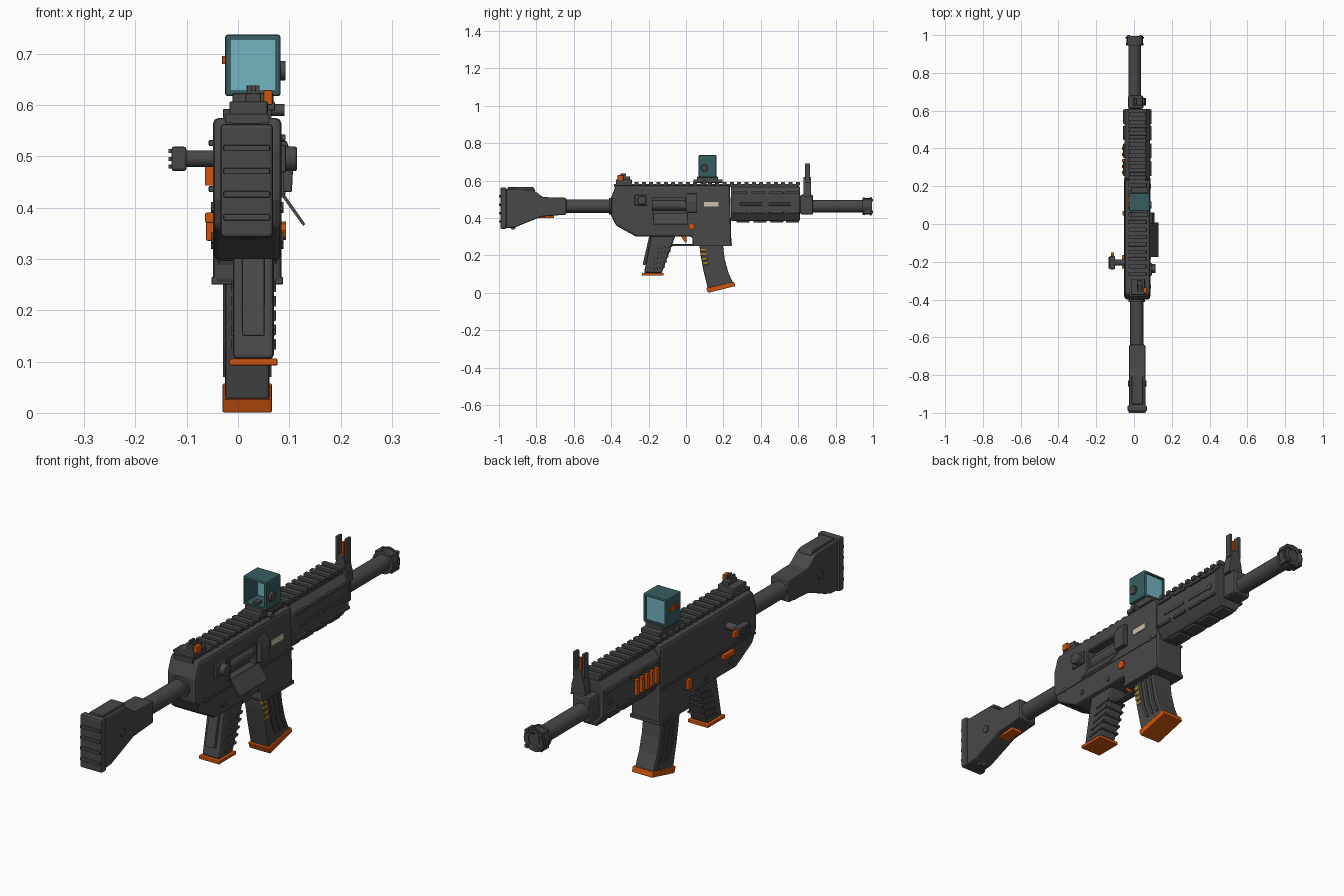
import bpy, bmesh, math
from mathutils import Vector, Matrix

if "Cube" in bpy.data.objects:
    bpy.data.objects.remove(bpy.data.objects["Cube"])

def material(name, rgb):
    m = bpy.data.materials.new(name)
    m.diffuse_color = (*rgb, 1)
    m.use_nodes = True
    m.node_tree.nodes["Principled BSDF"].inputs["Base Color"].default_value = m.diffuse_color
    return m

GREY = material("dark grey", (0.065, 0.065, 0.067))
ORANGE = material("orange", (0.62, 0.09, 0.004))
TEAL = material("dark teal", (0.038, 0.11, 0.115))
GLASS = material("pale teal glass", (0.17, 0.46, 0.52))
BEIGE = material("beige", (0.6, 0.53, 0.4))
BRASS = material("brass", (0.42, 0.24, 0.02))
CX = 0.018  # centre line of the receiver

def finish(name, bm, mat, bevel=0.0, smooth=False):
    bmesh.ops.recalc_face_normals(bm, faces=bm.faces)
    me = bpy.data.meshes.new(name)
    bm.to_mesh(me)
    bm.free()
    me.materials.append(mat)
    ob = bpy.data.objects.new(name, me)
    bpy.context.collection.objects.link(ob)
    if bevel:
        b = ob.modifiers.new("bevel", 'BEVEL')
        b.width, b.segments, b.limit_method = bevel, 2, 'ANGLE'
    if smooth:
        bpy.context.view_layer.objects.active = ob
        ob.select_set(True)
        bpy.ops.object.shade_smooth_by_angle(angle=math.radians(35))
        ob.select_set(False)
    return ob

def boxes(name, items, mat=GREY, bevel=0.0):
    """Each item is x0, x1, y0, y1, z0, z1."""
    bm = bmesh.new()
    for x0, x1, y0, y1, z0, z1 in items:
        mtx = Matrix.Translation(((x0 + x1) / 2, (y0 + y1) / 2, (z0 + z1) / 2)) @ \
            Matrix.Diagonal((x1 - x0, y1 - y0, z1 - z0, 1))
        bmesh.ops.create_cube(bm, size=1, matrix=mtx)
    return finish(name, bm, mat, bevel)

def extrude(name, pts, lo, hi, axis='X', mat=GREY, bevel=0.0):
    """Extrude a (y,z) outline along x, or an (x,z) outline along y."""
    bm = bmesh.new()
    place = (lambda a, b, t: (t, a, b)) if axis == 'X' else (lambda a, b, t: (a, t, b))
    f = bm.faces.new([bm.verts.new(place(a, b, lo)) for a, b in pts])
    r = bmesh.ops.extrude_face_region(bm, geom=[f])
    d = Vector(place(0, 0, hi - lo))
    bmesh.ops.translate(bm, vec=d, verts=[v for v in r['geom'] if isinstance(v, bmesh.types.BMVert)])
    return finish(name, bm, mat, bevel)

def cyl(name, start, length, r, axis='Y', mat=GREY, n=24, bevel=0.0):
    bm = bmesh.new()
    rot = {'X': Matrix.Rotation(math.pi / 2, 4, 'Y'),
           'Y': Matrix.Rotation(-math.pi / 2, 4, 'X'), 'Z': Matrix()}[axis]
    bmesh.ops.create_cone(bm, cap_ends=True, segments=n, radius1=r, radius2=r, depth=length,
                          matrix=Matrix.Translation(start) @ rot @ Matrix.Translation((0, 0, length / 2)))
    return finish(name, bm, mat, bevel, True)

def cut(ob, cutter):
    m = ob.modifiers.new("cut", 'BOOLEAN')
    m.object, m.solver = cutter, 'EXACT'
    cutter.hide_render = True
    bpy.context.view_layer.objects.active = ob
    for mod in list(ob.modifiers):
        bpy.ops.object.modifier_apply(modifier=mod.name)
    bpy.data.objects.remove(cutter)

# Receiver with ejection port
receiver = extrude("receiver", [(-.40, .415), (-.40, .51), (-.375, .575), (.235, .575), (.243, .25),
                                (.035, .25), (.035, .30), (-.265, .30), (-.375, .36)],
                   CX - .067, CX + .067, bevel=.012)
cut(receiver, boxes("port_cutter", [(.055, .2, -.18, -.002, .425, .51)]))
cyl("bolt", (.05, -.18, .467), .178, .028)
boxes("port_frame", [(.083, .09, -.187, .005, .508, .517), (.083, .09, -.187, -.178, .42, .517)])
extrude("port_cover", [(.084, .424), (.089, .428), (.131, .368), (.127, .364)], -.175, .008, 'Y')
extrude("case_deflector", [(.083, .43), (.105, .43), (.108, .49), (.095, .53), (.083, .53)], .003, .06, 'Y', bevel=.003)
cyl("forward_assist", (.07, -.235, .495), .045, .024, 'X', bevel=.004)
boxes("forward_assist_housing", [(.08, .094, -.275, -.205, .468, .522)], bevel=.004)
boxes("seam_rail", [(CX - .07, CX + .07, -.385, .238, .394, .402)])
boxes("magwell_lip", [(CX - .07, CX + .07, .038, .245, .25, .265)], bevel=.003)
for i, (y, z) in enumerate([(-.33, .40), (-.22, .34), (-.06, .33), (.2, .40)]):
    cyl("receiver_pin_%d" % i, (CX - .071, y, z), .142, .011, 'X', n=12)
boxes("label_plate", [(.083, .0885, .095, .175, .461, .486)], BEIGE)
cyl("magazine_button", (.08, .03, .355), .014, .018, 'X', ORANGE, 8)
boxes("bolt_catch", [(-.062, -.045, .045, .07, .335, .375)], ORANGE, .003)
boxes("selector_lever", [(-.064, -.045, -.235, -.165, .37, .39)], ORANGE, .003)

# Charging handle on the left
cyl("charging_rod", (-.105, -.205, .495), .07, .016, 'X', n=12)
boxes("charging_knob", [(-.13, -.1, -.24, -.17, .471, .519)], bevel=.006)
boxes("charging_knob_ribs", [(-.135, -.125, -.235, -.175, z, z + .008) for z in (.476, .491, .506)])
boxes("charging_tip", [(-.122, -.106, -.172, -.15, .482, .508)], ORANGE, .003)

# Top rail
boxes("rail_base", [(CX - .042, CX + .042, -.385, .605, .565, .582)])
boxes("rail_teeth", [(CX - .047, CX + .047, y, y + .021, .574, .592)
                     for y in [-.275 + .0392 * i for i in range(23)]], bevel=.002)

# Handguard
a, w, c = .375, .067, .03
outline = [(CX - w, .43), (CX - w + c, .385), (CX + w - c, .385), (CX + w, .43),
           (CX + w, .535), (CX + w - c, .568), (CX - w + c, .568), (CX - w, .535)]
extrude("handguard", outline, .24, .61, 'Y', bevel=.006)
boxes("handguard_side_ribs", [(CX + s * .07 - .005, CX + s * .07 + .005, y, y + .075, z, z + .012)
                              for s in (-1, 1) for y in (.255, .35, .445, .53)
                              for z in ((.43, .52) if s < 0 else (.425, .53))], bevel=.002)
boxes("handguard_bottom_ribs", [(CX - .03, CX + .03, y, y + .07, .376, .39) for y in (.27, .36, .45, .535)], bevel=.003)
boxes("handguard_side_slots", [(.083, .0885, y, y + .12, .468, .482) for y in (.29, .44)], bevel=.002)
boxes("handguard_vents", [(-.064, -.045, y, y + .016, .443, .505) for y in (.265, .297, .329, .361, .393)], ORANGE)
cyl("handguard_bolt", (CX - .071, .57, .476), .142, .013, 'X', n=12)

# Barrel and muzzle
cyl("barrel", (.004, .58, .463), .4, .034)
cyl("muzzle_ring", (.004, .945, .463), .012, .047)
brake = cyl("muzzle_device", (.004, .955, .463), .04, .043)
cut(brake, cyl("bore_cutter", (.004, .97, .463), .1, .026))
cyl("muzzle_end_ring", (.004, .983, .463), .008, .049)
boxes("muzzle_lugs", [(.004 + .044 * math.cos(t) - .007, .004 + .044 * math.cos(t) + .007, .95, 1.0,
                       .463 + .044 * math.sin(t) - .007, .463 + .044 * math.sin(t) + .007)
                      for t in [math.pi / 4 + i * math.pi / 2 for i in range(4)]])

# Front sight
boxes("gas_block", [(-.032, .05, .61, .68, .418, .525)], bevel=.01)
F = .03
extrude("front_sight_base", [(F - .035, .515), (F + .035, .515), (F + .03, .56), (F + .014, .62),
                             (F - .014, .62), (F - .03, .56)], .628, .668, 'Y', bevel=.003)
boxes("front_sight_ears", [(F + s * .021 - .006, F + s * .021 + .006, .636, .664, .59, .692) for s in (-1, 1)], bevel=.002)
boxes("front_sight_post", [(F - .005, F + .005, .645, .655, .61, .67)], ORANGE)

# Rear sight
boxes("rear_sight_base", [(CX - .035, CX + .04, -.375, -.29, .58, .607)], bevel=.004)
boxes("rear_sight_leaf", [(.015, .045, -.36, -.3, .6, .622)], bevel=.003)
boxes("rear_sight_ears", [(.018, .026, -.35, -.32, .615, .638), (.034, .042, -.35, -.32, .615, .638)])
boxes("rear_sight_marker", [(.05, .067, -.365, -.335, .6, .629)], ORANGE, .002)

# Boxy optic on a riser
S = .029
boxes("optic_riser", [(S - .043, S + .043, .04, .195, .588, .607), (S - .04, S + .04, .06, .17, .603, .622)], bevel=.003)
cyl("riser_clamp", (S + .035, .1, .59), .027, .012, 'X', n=12)
optic = boxes("optic_housing", [(S - .054, S + .054, .068, .163, .617, .737)], TEAL, .005)
cut(optic, boxes("optic_cutter", [(S - .044, S + .044, 0, .25, .628, .727)]))
boxes("optic_lens", [(S - .045, S + .045, .148, .155, .627, .728)], GLASS)
boxes("optic_emitter", [(S - .012, S + .012, .075, .1, .625, .638)])
cyl("optic_knob", (S + .05, .1, .667), .014, .019, 'X', n=16, bevel=.002)
boxes("optic_button", [(S - .06, S - .05, .11, .145, .68, .695)], ORANGE)
boxes("optic_side_mark", [(S - .0595, S - .05, .09, .102, .68, .695)], ORANGE)

# Buffer tube and stock
cyl("buffer_tube", (.0145, -.68, .463), .31, .035)
cyl("buffer_collar", (.0145, -.412, .463), .02, .044)
T = .017
extrude("stock_body", [(-.97, .555), (-.82, .552), (-.765, .512), (-.64, .508), (-.64, .418),
                       (-.77, .408), (-.915, .35), (-.97, .345)], T - .043, T + .043, bevel=.006)
extrude("stock_cheek_rest", [(-.955, .545), (-.955, .565), (-.815, .565), (-.805, .545)], T - .03, T + .03, bevel=.004)
boxes("stock_neck", [(T - .038, T + .038, -.72, -.638, .424, .502)], bevel=.006)
boxes("butt_pad", [(T - .051, T + .051, -.992, -.96, .342, .563)], bevel=.007)
boxes("butt_pad_ribs", [(T - .045, T + .045, -1.0, -.985, z, z + .012) for z in (.375, .42, .465, .51)], bevel=.002)
boxes("stock_latch", [(T - .024, T + .024, -.79, -.705, .399, .417)], ORANGE, .003)
cyl("stock_sling_socket", (T - .048, -.845, .455), .096, .016, 'X', n=16)
cyl("stock_sling_loop", (T - .015, -.925, .352), .03, .014, 'X', n=12)

# Pistol grip
G = .03
extrude("grip", [(-.185, .31), (-.055, .31), (-.13, .105), (-.225, .105)], G - .04, G + .04, bevel=.009)
extrude("grip_backstrap", [(-.195, .31), (-.175, .31), (-.215, .15), (-.232, .15)], G - .022, G + .022, bevel=.004)
extrude("grip_base", [(-.235, .092), (-.235, .106), (-.12, .106), (-.12, .092)], G - .047, G + .047, mat=ORANGE, bevel=.003)
for i in range(5):
    z = .135 + .028 * i
    y = -.13 + (z - .105) * .366
    extrude("grip_rib_%d" % i, [(y - .07, z - .012), (y + .006, z), (y + .006, z + .009), (y - .07, z - .003)],
            G - .044, G + .044, bevel=.0015)

# Trigger and guard
boxes("trigger_guard", [(CX - .016, CX + .016, -.085, .04, .25, .26)], bevel=.003)
extrude("trigger", [(-.03, .305), (.0, .305), (.005, .28), (-.002, .266), (-.016, .285)], CX - .008, CX + .008, mat=ORANGE)

# Curved magazine
extrude("magazine", [(.07, .27), (.195, .27), (.207, .18), (.226, .11), (.253, .05),
                     (.116, .025), (.093, .12), (.078, .2)], CX - .043, CX + .043, bevel=.006)
for i, y in enumerate((.035, .065, .095)):
    extrude("magazine_rib_%d" % i, [(.07 + y, .25), (.082 + y, .25), (.105 + y, .13), (.13 + y, .07),
                                    (.118 + y, .07), (.093 + y, .13)], CX - .047, CX + .047)
extrude("magazine_base", [(.108, .026), (.257, .058), (.264, .036), (.118, .0)], CX - .048, CX + .048,
        mat=ORANGE, bevel=.003)
boxes("cartridges", [(CX + .03, CX + .046, .074 + .005 * i, .104 + .005 * i, .222 - .024 * i, .235 - .024 * i)
                     for i in range(4)], BRASS, .002)
